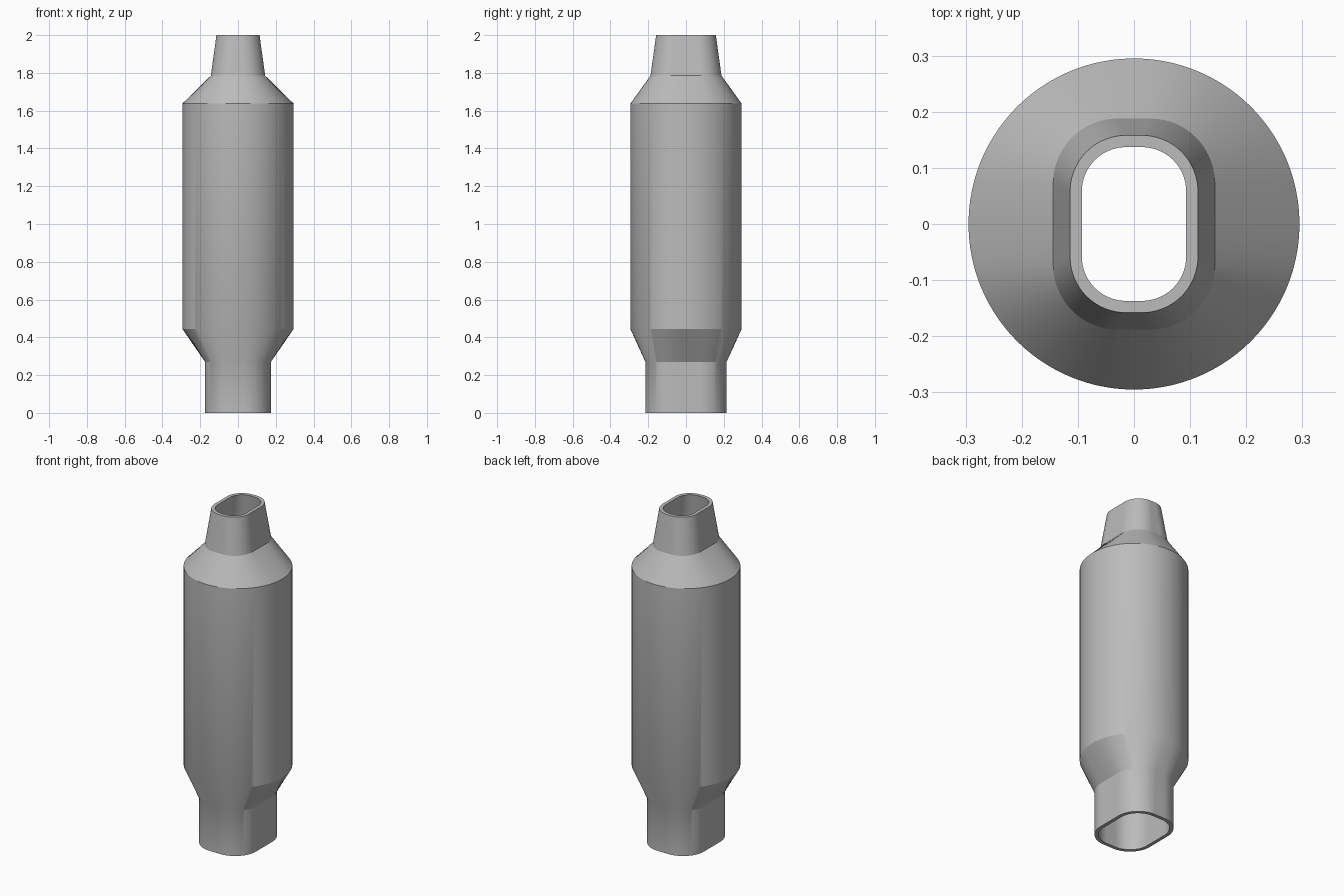
import bpy
import bmesh
from math import pi, sin, cos, atan2, radians

cube = bpy.data.objects.get("Cube")
if cube:
    bpy.data.objects.remove(cube, do_unlink=True)

WALL = 0.021
CORNER_STEPS = 24
FLAT_STEPS = 8

# Outer sections: height, half width, half depth, corner radius (None = round)
SECTIONS = [
    (0.0, 0.174, 0.215, 0.14),
    (0.27, 0.174, 0.215, 0.14),
    (0.445, 0.295, 0.295, None),
    (1.637, 0.295, 0.295, None),
    (1.785, 0.144, 0.188, 0.115),
    (2.0, 0.114, 0.158, 0.1),
]


def outline(hx, hy, r):
    """Rounded rectangle, or a circle whose points match the rectangles."""
    if r is None:
        # Arc spans facing the flat sides and the corners
        ax, ay = radians(16), radians(8)
        angles = []
        for quarter in range(4):
            start = quarter * pi / 2 + (ax if quarter % 2 == 0 else ay)
            end = (quarter + 1) * pi / 2 - (ay if quarter % 2 == 0 else ax)
            angles += [start + (end - start) * i / CORNER_STEPS for i in range(CORNER_STEPS)]
            span = 2 * (ay if quarter % 2 == 0 else ax)
            angles += [end + span * i / FLAT_STEPS for i in range(FLAT_STEPS)]
        return [(hx * cos(a), hy * sin(a)) for a in angles]
    centres = [(sx * (hx - r), sy * (hy - r)) for sx, sy in ((1, 1), (-1, 1), (-1, -1), (1, -1))]
    points = []
    for quarter, (cx, cy) in enumerate(centres):
        for i in range(CORNER_STEPS):
            a = (quarter + i / CORNER_STEPS) * pi / 2
            points.append((cx + r * cos(a), cy + r * sin(a)))
        a = (quarter + 1) * pi / 2
        nx, ny = centres[(quarter + 1) % 4]
        for i in range(FLAT_STEPS):
            t = i / FLAT_STEPS
            points.append((cx + (nx - cx) * t + r * cos(a), cy + (ny - cy) * t + r * sin(a)))
    return points


# Closed loop of rings: up the outside, then down the inside
bm = bmesh.new()
inner = [(z, hx - WALL, hy - WALL, r and r - WALL) for z, hx, hy, r in reversed(SECTIONS)]
rings = [[bm.verts.new((x, y, z)) for x, y in outline(hx, hy, r)]
         for z, hx, hy, r in SECTIONS + inner]
for k, lower in enumerate(rings):
    upper = rings[(k + 1) % len(rings)]
    for i in range(len(lower)):
        j = (i + 1) % len(lower)
        bm.faces.new((lower[i], lower[j], upper[j], upper[i]))
bmesh.ops.recalc_face_normals(bm, faces=bm.faces)

mesh = bpy.data.meshes.new("hollow_body")
bm.to_mesh(mesh)
bm.free()
body = bpy.data.objects.new("hollow_body", mesh)
bpy.context.collection.objects.link(body)

# Plain metal grey
grey = bpy.data.materials.new("metal_grey")
grey.use_nodes = True
grey.diffuse_color = (0.5, 0.5, 0.5, 1)
grey.node_tree.nodes["Principled BSDF"].inputs["Base Color"].default_value = (0.5, 0.5, 0.5, 1)
mesh.materials.append(grey)

# Smooth walls with crisp rims and shoulders
bpy.ops.object.select_all(action="DESELECT")
body.select_set(True)
bpy.context.view_layer.objects.active = body
bpy.ops.object.shade_smooth_by_angle(angle=radians(25))
